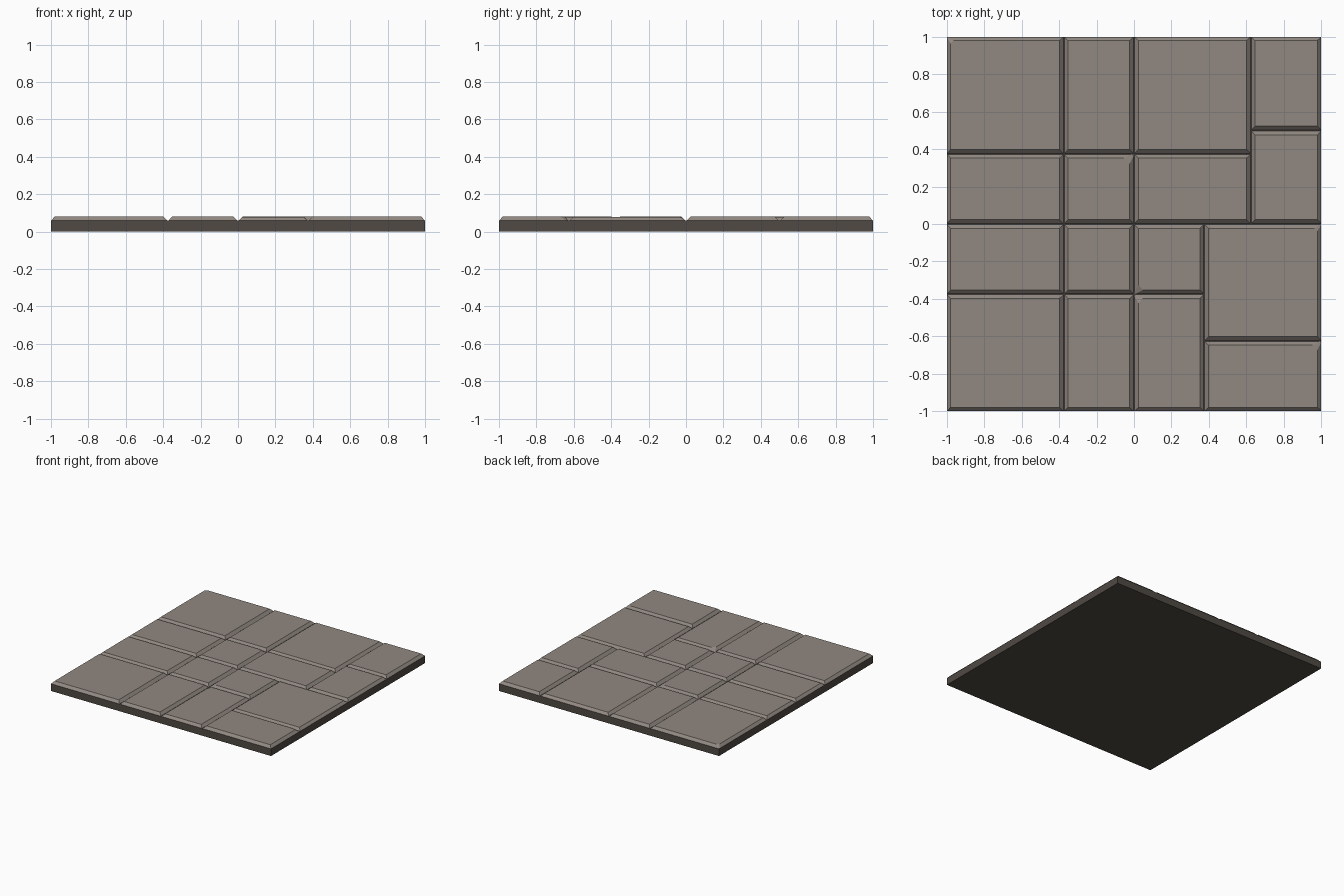
import bpy, bmesh

if "Cube" in bpy.data.objects:
    bpy.data.objects.remove(bpy.data.objects["Cube"])

BASE_Z, TOP_Z, BEVEL, GAP = 0.059, 0.08, 0.02, 0.003


def material(name, rgb):
    m = bpy.data.materials.new(name)
    m.diffuse_color = (*rgb, 1)
    m.use_nodes = True
    m.node_tree.nodes["Principled BSDF"].inputs["Base Color"].default_value = m.diffuse_color
    return m


stone = material("warm grey stone", (0.285, 0.247, 0.218))
mortar = material("dark mortar", (0.08, 0.068, 0.057))


def finish(name, bm, mat):
    bmesh.ops.recalc_face_normals(bm, faces=bm.faces)
    me = bpy.data.meshes.new(name)
    bm.to_mesh(me)
    bm.free()
    me.materials.append(mat)
    ob = bpy.data.objects.new(name, me)
    bpy.context.collection.objects.link(ob)
    return ob


def outline(x0, y0, x1, y1, chips):
    # rectangle, counter-clockwise from south-west, with cut corners
    corners = [(x0, y0), (x1, y0), (x1, y1), (x0, y1)]
    pts = []
    for i, (x, y) in enumerate(corners):
        c = chips.get(i, 0)
        if not c:
            pts.append((x, y))
            continue
        for nx, ny in (corners[i - 1], corners[(i + 1) % 4]):
            sx = (nx > x) - (nx < x)
            sy = (ny > y) - (ny < y)
            pts.append((x + sx * c, y + sy * c))
    return pts


def slab(name, x0, y0, x1, y1, chips, top):
    # flagstone: chamfered block; outer edges stay flush with the base
    g = lambda v, s: v if abs(v) > 0.99 else v + s * GAP
    x0, y0, x1, y1 = g(x0, 1), g(y0, 1), g(x1, -1), g(y1, -1)
    low = outline(x0, y0, x1, y1, {i: c * 0.3 for i, c in chips.items()})
    high = outline(x0 + BEVEL, y0 + BEVEL, x1 - BEVEL, y1 - BEVEL, chips)
    bm = bmesh.new()
    a = [bm.verts.new((x, y, BASE_Z)) for x, y in low]
    b = [bm.verts.new((x, y, top)) for x, y in high]
    bm.faces.new(b)
    n = len(a)
    for i in range(n):
        j = (i + 1) % n
        bm.faces.new((a[i], a[j], b[j], b[i]))
    finish(name, bm, stone)


# mortar base
bm = bmesh.new()
bmesh.ops.create_cube(bm, size=1)
for v in bm.verts:
    v.co = (v.co.x * 2, v.co.y * 2, (v.co.z + 0.5) * BASE_Z)
finish("floor_base", bm, mortar)

# flagstones: x0, y0, x1, y1, chipped corners (0 SW, 1 SE, 2 NE, 3 NW)
A, B, C = 0.375, 0.625, 0.5
tiles = [
    (-1, A, -A, 1, {3: 0.015}),
    (-A, A, 0, 1, {}),
    (0, A, B, 1, {}),
    (B, C, 1, 1, {}),
    (B, 0, 1, C, {}),
    (-1, 0, -A, A, {}),
    (-A, 0, 0, A, {2: 0.03}),
    (0, 0, B, A, {}),
    (-1, -A, -A, 0, {}),
    (-A, -A, 0, 0, {}),
    (0, -A, A, 0, {0: 0.025}),
    (A, -B, 1, 0, {2: 0.015}),
    (-1, -1, -A, -A, {}),
    (-A, -1, 0, -A, {}),
    (0, -1, A, -A, {3: 0.025}),
    (A, -1, 1, -B, {2: 0.025}),
]
for k, (x0, y0, x1, y1, chips) in enumerate(tiles):
    slab(f"flagstone_{k + 1}", x0, y0, x1, y1, chips, TOP_Z - 0.0015 * (k % 3 == 2))
